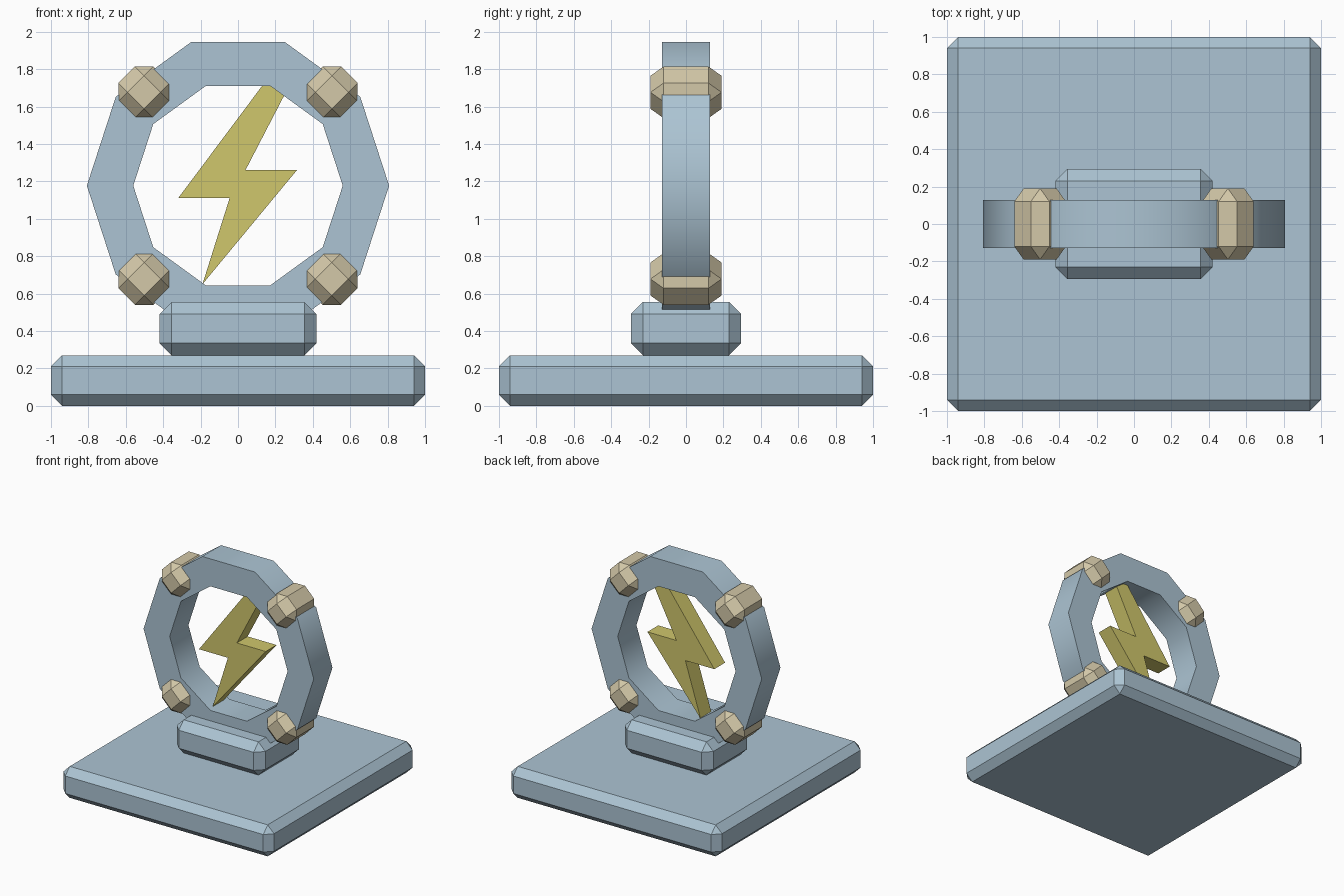
import bpy, bmesh, math
from mathutils import Matrix

if "Cube" in bpy.data.objects:
    bpy.data.objects.remove(bpy.data.objects["Cube"])


def material(name, rgb):
    lin = [((c / 255 + 0.055) / 1.055) ** 2.4 for c in rgb]
    m = bpy.data.materials.new(name)
    m.diffuse_color = (*lin, 1)
    m.use_nodes = True
    m.node_tree.nodes["Principled BSDF"].inputs["Base Color"].default_value = m.diffuse_color
    return m


BLUE = material("pale blue", (172, 196, 211))
GOLD = material("yellow", (208, 199, 108))
TAN = material("tan", (211, 200, 168))


def finish(bm, name, mat):
    bmesh.ops.recalc_face_normals(bm, faces=bm.faces)
    me = bpy.data.meshes.new(name)
    bm.to_mesh(me)
    bm.free()
    me.materials.append(mat)
    ob = bpy.data.objects.new(name, me)
    bpy.context.collection.objects.link(ob)
    return ob


def chamfered_box(name, size, centre, chamfer, mat, turn=0):
    bm = bmesh.new()
    bmesh.ops.create_cube(bm, size=1)
    bmesh.ops.scale(bm, vec=size, verts=bm.verts)
    bmesh.ops.bevel(bm, geom=bm.edges[:], offset=chamfer, segments=1,
                    affect='EDGES', profile=0.5)
    ob = finish(bm, name, mat)
    ob.data.transform(Matrix.Translation(centre) @ Matrix.Rotation(turn, 4, 'Y'))
    return ob


def extruded(name, points, half, mat):
    # closed x-z profile given depth along y
    bm = bmesh.new()
    face = bm.faces.new([bm.verts.new((x, -half, z)) for x, z in points])
    new = bmesh.ops.extrude_face_region(bm, geom=[face])["geom"]
    bmesh.ops.translate(bm, vec=(0, 2 * half, 0),
                        verts=[v for v in new if isinstance(v, bmesh.types.BMVert)])
    return finish(bm, name, mat)


# Stepped base
chamfered_box("base", (2, 2, 0.27), (0, 0, 0.135), 0.06, BLUE)
chamfered_box("plinth", (0.84, 0.59, 0.285), (0, 0, 0.4125), 0.065, BLUE)

# Ten-sided ring standing on the plinth
CZ, SIDES = 1.177, 10
bm = bmesh.new()
loops = []
for r, y in ((0.808, -0.127), (0.808, 0.127), (0.56, 0.127), (0.56, -0.127)):
    loops.append([bm.verts.new((r * math.cos(i * math.tau / SIDES), y,
                                CZ + r * math.sin(i * math.tau / SIDES)))
                  for i in range(SIDES)])
for k in range(4):
    a, b = loops[k], loops[(k + 1) % 4]
    for i in range(SIDES):
        j = (i + 1) % SIDES
        bm.faces.new((a[i], a[j], b[j], b[i]))
ring = finish(bm, "ring", BLUE)
for p in ring.data.polygons:
    p.use_smooth = True
ring.data.set_sharp_from_angle(angle=math.radians(45))

# Four studs clamped on the ring diagonals
for sx, side in ((-1, "left"), (1, "right")):
    for sz, level in ((-1, "lower"), (1, "upper")):
        chamfered_box(f"{level}_{side}_stud", (0.265, 0.38, 0.265),
                      (sx * 0.502, 0, CZ + sz * 0.499), 0.07, TAN, math.pi / 4)

# Lightning bolt inside the ring
extruded("bolt", [(-0.32, 1.11), (0.16, 1.752), (0.295, 1.752), (0.04, 1.26),
                  (0.315, 1.26), (-0.19, 0.65), (-0.045, 1.11)], 0.073, GOLD)
